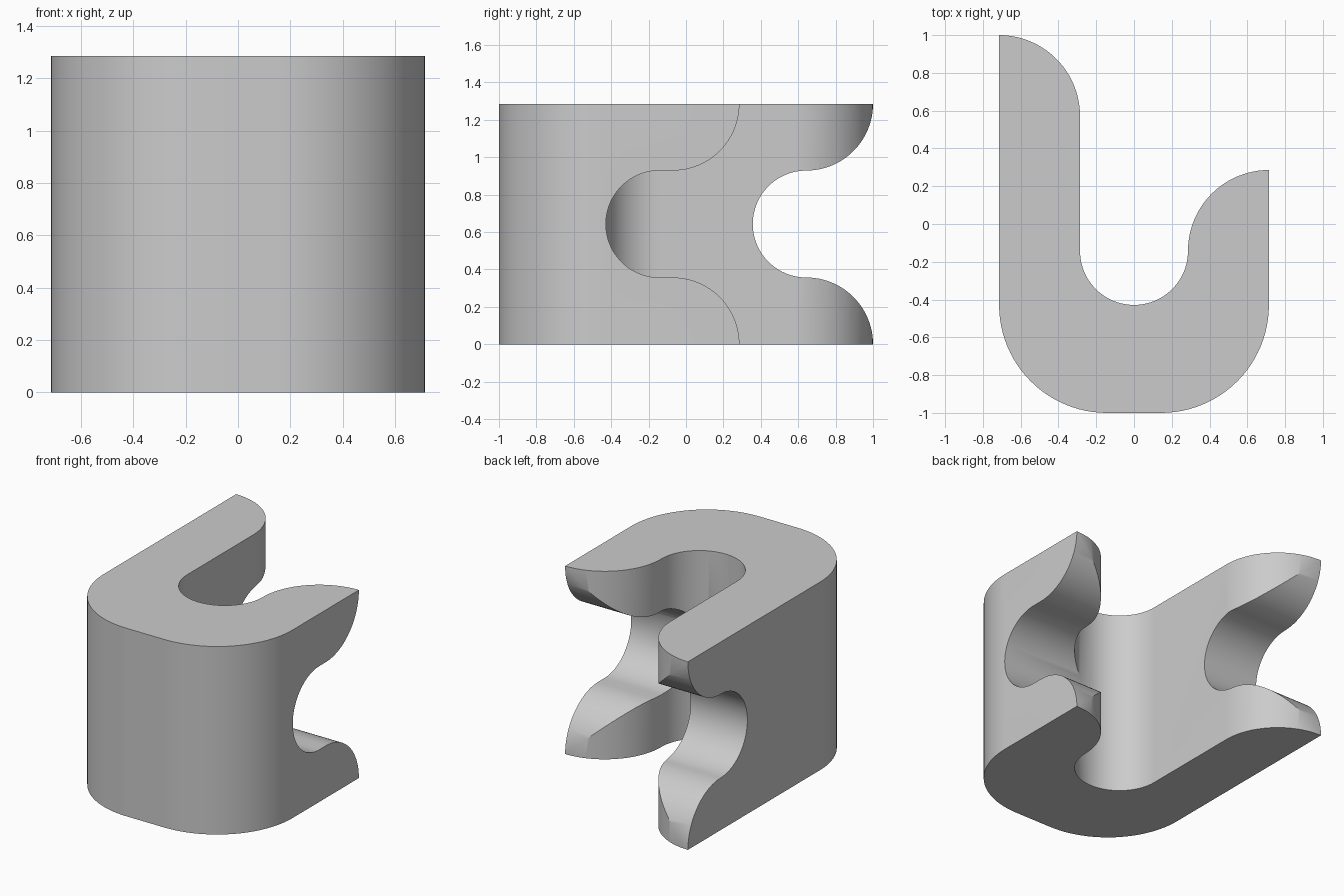
import bpy, bmesh, math

if "Cube" in bpy.data.objects:
    bpy.data.objects.remove(bpy.data.objects["Cube"])

U = 1 / 7            # design unit
H = 9 * U            # total height


def arc(cx, cy, r, a0, a1, n=24):
    """Points on an arc, angles in degrees."""
    return [(cx + r * math.cos(math.radians(a0 + (a1 - a0) * i / n)),
             cy + r * math.sin(math.radians(a0 + (a1 - a0) * i / n)))
            for i in range(n + 1)]


def prism(name, profile, place, lo, hi):
    """Extrude a closed 2D profile between lo and hi; place maps (a, b, t) to 3D."""
    pts = []
    for p in profile:
        if not pts or math.dist(p, pts[-1]) > 1e-5:
            pts.append(p)
    n = len(pts)
    bm = bmesh.new()
    rings = [[bm.verts.new(place(a, b, t)) for a, b in pts] for t in (lo, hi)]
    for ring in rings:
        bm.faces.new(ring)
    for i in range(n):
        j = (i + 1) % n
        bm.faces.new((rings[0][i], rings[0][j], rings[1][j], rings[1][i]))
    bmesh.ops.recalc_face_normals(bm, faces=bm.faces)
    mesh = bpy.data.meshes.new(name)
    bm.to_mesh(mesh)
    bm.free()
    obj = bpy.data.objects.new(name, mesh)
    bpy.context.collection.objects.link(obj)
    return obj


# Hook-shaped body: long left arm, short right arm, rounded front corners
outline = (arc(-U, -3 * U, 4 * U, 180, 270)
           + arc(U, -3 * U, 4 * U, 270, 360)
           + arc(5 * U, -U, 3 * U, 90, 180)
           + arc(0, -U, 2 * U, 0, -180, 48)
           + arc(-5 * U, 4 * U, 3 * U, 0, 90))
body = prism("hook_body", outline, lambda a, b, t: (a, b, t), 0, H)


# Sideways notch through an arm, flaring out to the arm tip
def notch(name, slot_y, tip_y, x0, x1):
    r = 2.5 * U
    prof = ([(tip_y, -0.1)]
            + arc(tip_y - r, 0, r, 0, 90)
            + arc(slot_y, H / 2, 2 * U, 270, 90, 48)
            + arc(tip_y - r, H, r, -90, 0)
            + [(tip_y, H + 0.1), (2, H + 0.1), (2, -0.1)])
    return prism(name, prof, lambda a, b, t: (t, a, b), x0, x1)


cutters = [notch("left_notch_cutter", 4.5 * U, 7 * U, -1, 0),
           notch("right_notch_cutter", -U, 2 * U, 0.01, 1)]

bpy.context.view_layer.objects.active = body
body.select_set(True)
for cutter in cutters:
    mod = body.modifiers.new(cutter.name, 'BOOLEAN')
    mod.operation = 'DIFFERENCE'
    mod.solver = 'EXACT'
    mod.object = cutter
    bpy.ops.object.modifier_apply(modifier=mod.name)
    bpy.data.objects.remove(cutter)

# Plain grey finish with smooth curves and crisp edges
grey = bpy.data.materials.new("light_grey")
grey.diffuse_color = (0.6, 0.6, 0.6, 1)
grey.use_nodes = True
grey.node_tree.nodes["Principled BSDF"].inputs["Base Color"].default_value = grey.diffuse_color
body.data.materials.clear()
body.data.materials.append(grey)
bpy.ops.object.shade_smooth_by_angle(angle=math.radians(30))
